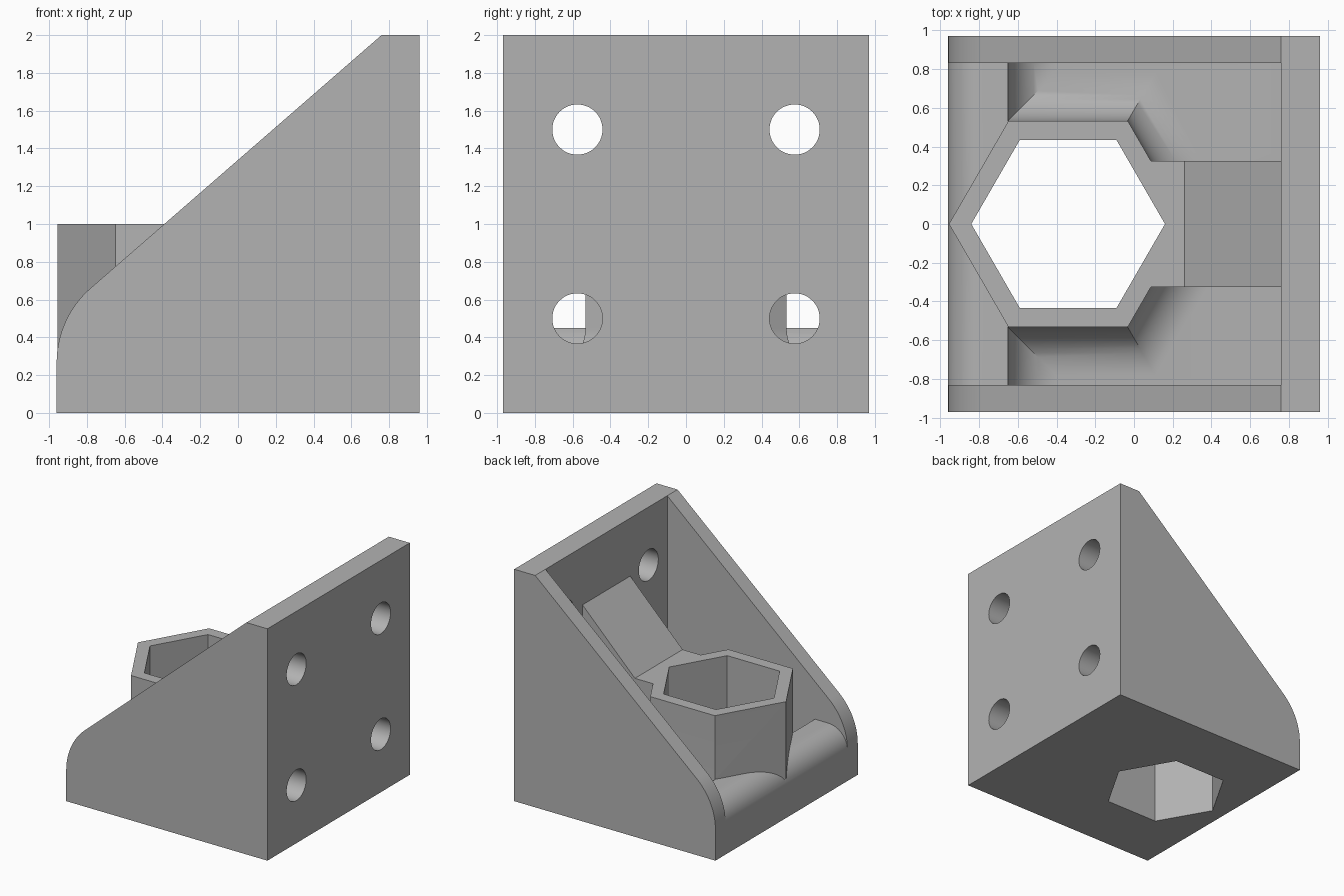
import bpy
import bmesh
from math import sin, cos, pi, radians, atan2, tan
from mathutils import Vector

cube = bpy.data.objects.get("Cube")
if cube:
    bpy.data.objects.remove(cube, do_unlink=True)

# Overall sizes
X, Y, TOP = 0.96, 0.97, 2.0
INNER_Y, WALL_X = 0.83, 0.76
FLOOR, LIP, LIP_X = 0.2, 0.45, -0.65
HEX_X, HEX_R, BORE_R = -0.34, 0.615, 0.5
FILLET = LIP - FLOOR

grey = bpy.data.materials.new("plain_grey")
grey.use_nodes = True
colour = (0.45, 0.45, 0.45, 1)
grey.diffuse_color = colour
grey.node_tree.nodes["Principled BSDF"].inputs["Base Color"].default_value = colour


def finish(name, bm):
    bmesh.ops.recalc_face_normals(bm, faces=bm.faces)
    mesh = bpy.data.meshes.new(name)
    bm.to_mesh(mesh)
    bm.free()
    obj = bpy.data.objects.new(name, mesh)
    bpy.context.collection.objects.link(obj)
    mesh.materials.append(grey)
    return obj


def loft(name, rings, clip_x=None):
    """Closed solid through equal-sized rings of points."""
    bm = bmesh.new()
    loops = [[bm.verts.new(p) for p in ring] for ring in rings]
    for a, b in zip(loops, loops[1:]):
        for i in range(len(a)):
            j = (i + 1) % len(a)
            bm.faces.new((a[i], a[j], b[j], b[i]))
    bm.faces.new(loops[0])
    bm.faces.new(loops[-1])
    if clip_x is not None:
        geom = bm.verts[:] + bm.edges[:] + bm.faces[:]
        bmesh.ops.bisect_plane(bm, geom=geom, plane_co=(clip_x, 0, 0),
                               plane_no=(-1, 0, 0), clear_outer=True)
        bmesh.ops.holes_fill(bm, edges=[e for e in bm.edges if e.is_boundary])
    return finish(name, bm)


def extrude_y(name, profile, y0, y1):
    return loft(name, [[(x, y, z) for x, z in profile] for y in (y0, y1)])


def arc(cx, cz, r, a0, a1, n=16):
    """Points on an arc, angles in degrees."""
    steps = [radians(a0 + (a1 - a0) * i / n) for i in range(n + 1)]
    return [(cx + r * cos(a), cz + r * sin(a)) for a in steps]


def hexagon(r, z):
    return [(HEX_X + r * cos(i * pi / 3), r * sin(i * pi / 3), z) for i in range(6)]


def combine(target, other, operation):
    mod = target.modifiers.new(operation.title(), "BOOLEAN")
    mod.operation, mod.object, mod.solver = operation, other, "EXACT"
    bpy.ops.object.select_all(action="DESELECT")
    bpy.context.view_layer.objects.active = target
    target.select_set(True)
    bpy.ops.object.modifier_apply(modifier=mod.name)
    bpy.data.objects.remove(other, do_unlink=True)


# Floor, rounded front lip and back wall as one section
round_r = 0.185
section = [(X, 0), (X, TOP), (WALL_X, TOP), (WALL_X, FLOOR)]
section += arc(LIP_X + FILLET, LIP, FILLET, 270, 180)
section += arc(-X + round_r, LIP - round_r, round_r, 90, 180)
section += [(-X, 0)]
bracket = extrude_y("bracket", section, -INNER_Y, INNER_Y)

# Sloping side plates with a rounded nose tangent to front and slope
slope = atan2(1.0, 1.15)
nose_r = 0.52
corner_z = TOP - (WALL_X + X) * tan(slope)
nose_z = corner_z - nose_r * tan((pi / 2 - slope) / 2)
plate = [(X, 0), (X, TOP), (WALL_X, TOP)]
plate += arc(-X + nose_r, nose_z, nose_r, 90 + slope * 180 / pi, 180)
plate += [(-X, 0)]
for side in (-1, 1):
    combine(bracket, extrude_y("side_plate", plate, side * INNER_Y, side * Y), "UNION")

# Hexagonal tower and the flared skirt around its foot
combine(bracket, loft("tower", [hexagon(HEX_R, z) for z in (0.05, 1.0)]), "UNION")
skirt = [hexagon(HEX_R - 0.02, 0.1)]
skirt[0] = hexagon(HEX_R + FILLET / cos(pi / 6), 0.1)
for reach, z in arc(FILLET, LIP, FILLET, 270, 180):
    skirt.append(hexagon(HEX_R + reach / cos(pi / 6), z))
combine(bracket, loft("skirt", skirt, LIP_X - 0.01), "UNION")

# Arm bracing the tower against the back wall
brace = [(0.0, 0.1), (0.85, 0.1), (0.85, 1.5), (WALL_X, 1.5), (0.26, 1.0), (0.0, 1.0)]
combine(bracket, extrude_y("brace", brace, -0.325, 0.325), "UNION")

# Hexagonal bore and four mounting holes
combine(bracket, loft("bore", [hexagon(BORE_R, z) for z in (-0.1, 1.1)]), "DIFFERENCE")
for y in (-0.575, 0.575):
    for z in (0.5, 1.5):
        circle = arc(y, z, 0.133, 0, 360, 48)[:-1]
        hole = loft("hole", [[(x, a, b) for a, b in circle] for x in (0.7, 1.1)])
        combine(bracket, hole, "DIFFERENCE")

bpy.ops.object.select_all(action="DESELECT")
bracket.select_set(True)
bpy.context.view_layer.objects.active = bracket
bpy.ops.object.shade_smooth_by_angle(angle=radians(30))
